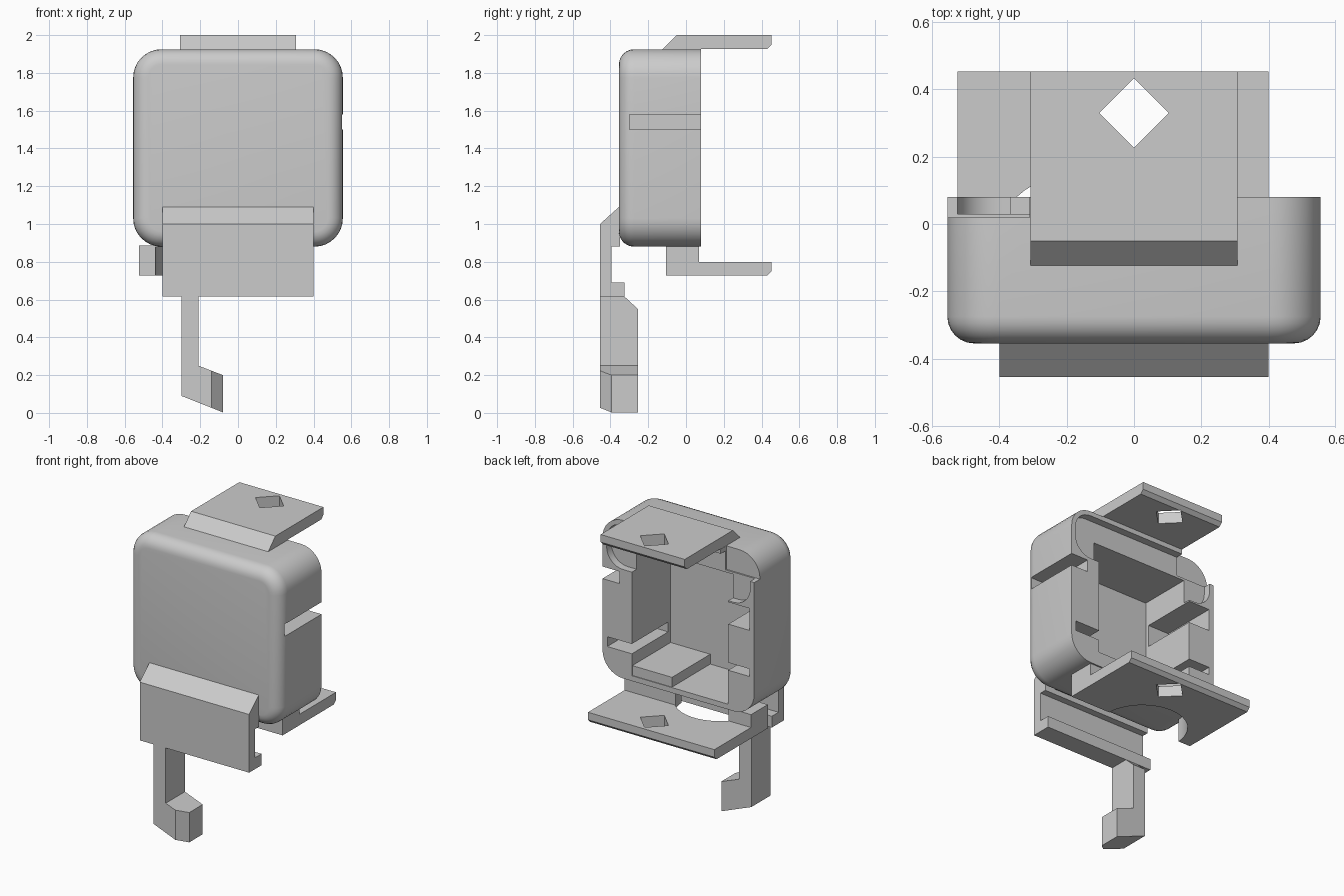
import bpy, bmesh, math
from mathutils import Vector

cube = bpy.data.objects.get("Cube")
if cube:
    bpy.data.objects.remove(cube, do_unlink=True)

grey = bpy.data.materials.new("plain_grey")
grey.use_nodes = True
COLOUR = (0.6, 0.6, 0.6, 1)
grey.diffuse_color = COLOUR
grey.node_tree.nodes["Principled BSDF"].inputs["Base Color"].default_value = COLOUR


def prism(name, outline, axis, lo, hi, fillet=0):
    """Extrude a 2D outline along an axis, optionally rounding the low end."""
    def place(a, b, t):
        return {"x": (t, a, b), "y": (a, t, b), "z": (a, b, t)}[axis]
    bm = bmesh.new()
    cap = bm.faces.new([bm.verts.new(place(a, b, lo)) for a, b in outline])
    rim = list(cap.edges)
    out = bmesh.ops.extrude_face_region(bm, geom=[cap], use_keep_orig=True)
    shift = Vector(place(0, 0, hi - lo))
    bmesh.ops.translate(bm, vec=shift, verts=[v for v in out["geom"] if isinstance(v, bmesh.types.BMVert)])
    if fillet:
        bmesh.ops.bevel(bm, geom=rim, offset=fillet, segments=6, profile=0.5, affect="EDGES")
    bmesh.ops.recalc_face_normals(bm, faces=bm.faces)
    mesh = bpy.data.meshes.new(name)
    bm.to_mesh(mesh)
    bm.free()
    mesh.materials.append(grey)
    ob = bpy.data.objects.new(name, mesh)
    bpy.context.collection.objects.link(ob)
    return ob


def box(name, x0, x1, y0, y1, z0, z1):
    return prism(name, [(x0, y0), (x1, y0), (x1, y1), (x0, y1)], "z", z0, z1)


def arc(cx, cy, r, start, sweep, n):
    return [(cx + r * math.cos(math.radians(start + sweep * i / n)),
             cy + r * math.sin(math.radians(start + sweep * i / n))) for i in range(n + 1)]


def rounded_rect(hw, z0, z1, r, n=8):
    pts = []
    for cx, cz, start in ((hw - r, z0 + r, -90), (hw - r, z1 - r, 0),
                          (r - hw, z1 - r, 90), (r - hw, z0 + r, 180)):
        pts += arc(cx, cz, r, start, 90, n)
    return pts


def cut(ob, cutters):
    """Subtract helper solids, bake the result and drop the helpers."""
    for c in cutters:
        c.hide_render = True
        mod = ob.modifiers.new("cut", "BOOLEAN")
        mod.operation, mod.object, mod.solver = "DIFFERENCE", c, "EXACT"
    graph = bpy.context.evaluated_depsgraph_get()
    mesh = bpy.data.meshes.new_from_object(ob.evaluated_get(graph))
    ob.modifiers.clear()
    ob.data = mesh
    for c in cutters:
        bpy.data.objects.remove(c, do_unlink=True)


# Rounded housing, open at the back
housing = prism("housing", rounded_rect(0.555, 0.88, 1.925, 0.15), "y", -0.355, 0.08, 0.08)
cut(housing, [
    box("main_cavity", -0.365, 0.34, -0.325, 0.3, 0.915, 1.755),
    box("side_slot", 0.43, 0.7, -0.3, 0.3, 1.5, 1.58),
    box("left_gap", 0.3, 0.52, -0.3, 0.3, 1.06, 1.125),
    box("right_upper_gap", -0.52, -0.3, -0.3, 0.3, 1.445, 1.59),
    box("right_lower_gap", -0.52, -0.3, -0.3, 0.3, 1.14, 1.19),
    box("corner_notch", -0.7, -0.31, 0.02, 0.3, 1.77, 2.1),
    prism("rim_step", rounded_rect(0.525, 1.6, 1.895, 0.12), "y", 0.03, 0.3),
])

# Support block on the cavity floor
box("inner_block", 0.05, 0.345, -0.33, 0.075, 0.9, 0.98)


def diamond():
    return prism("diamond_cutter", arc(0, 0.33, 0.103, 0, 270, 3), "z", 0.5, 2.2)


# Top mounting plate with sloped front and chamfered back
top_plate = prism("top_plate", [(-0.127, 1.922), (-0.05, 2), (0.453, 2), (0.453, 1.95),
                                (0.43, 1.927), (0.08, 1.927), (0.08, 1.922)], "x", -0.308, 0.308)
cut(top_plate, [diamond()])

# Bottom mounting plate with its foot and round cut-out
bottom_plate = prism("bottom_plate", [(-0.105, 0.885), (-0.105, 0.728), (0.43, 0.728), (0.453, 0.75),
                                      (0.453, 0.8), (0.07, 0.8), (0.07, 0.885)], "x", -0.525, 0.4)
cut(bottom_plate, [diamond(),
                   prism("round_cutter", arc(-0.165, -0.12, 0.272, 0, 350, 47), "z", 0.6, 0.8795)])

# Front bracket with a lip along its lower edge
prism("front_bracket", [(-0.35, 1.095), (-0.455, 1), (-0.455, 0.615), (-0.325, 0.615), (-0.325, 0.69),
                        (-0.395, 0.69), (-0.395, 0.88), (-0.35, 0.88)], "x", -0.4, 0.4)

# Hanging hook
hook = prism("hook", [(-0.3, 0.615), (-0.3, 0.09), (-0.08, 0.003), (-0.08, 0.2),
                      (-0.21, 0.25), (-0.21, 0.615)], "y", -0.455, -0.255)
cut(hook, [
    prism("toe_cutter", [(-0.14, -0.455), (-0.08, -0.395), (0, -0.395), (0, -0.6), (-0.14, -0.6)],
          "z", -0.2, 0.4),
    prism("heel_cutter", [(-0.325, 0.615), (-0.255, 0.55), (-0.1, 0.55), (-0.1, 0.8), (-0.325, 0.8)],
          "x", -0.5, 0.1),
])
for v in hook.data.vertices:
    v.co.z = max(v.co.z, 0)

# Smooth the rounded housing and keep real edges sharp
for ob in (housing, bottom_plate):
    bpy.ops.object.select_all(action="DESELECT")
    ob.select_set(True)
    bpy.context.view_layer.objects.active = ob
    bpy.ops.object.shade_smooth_by_angle(angle=math.radians(30))
